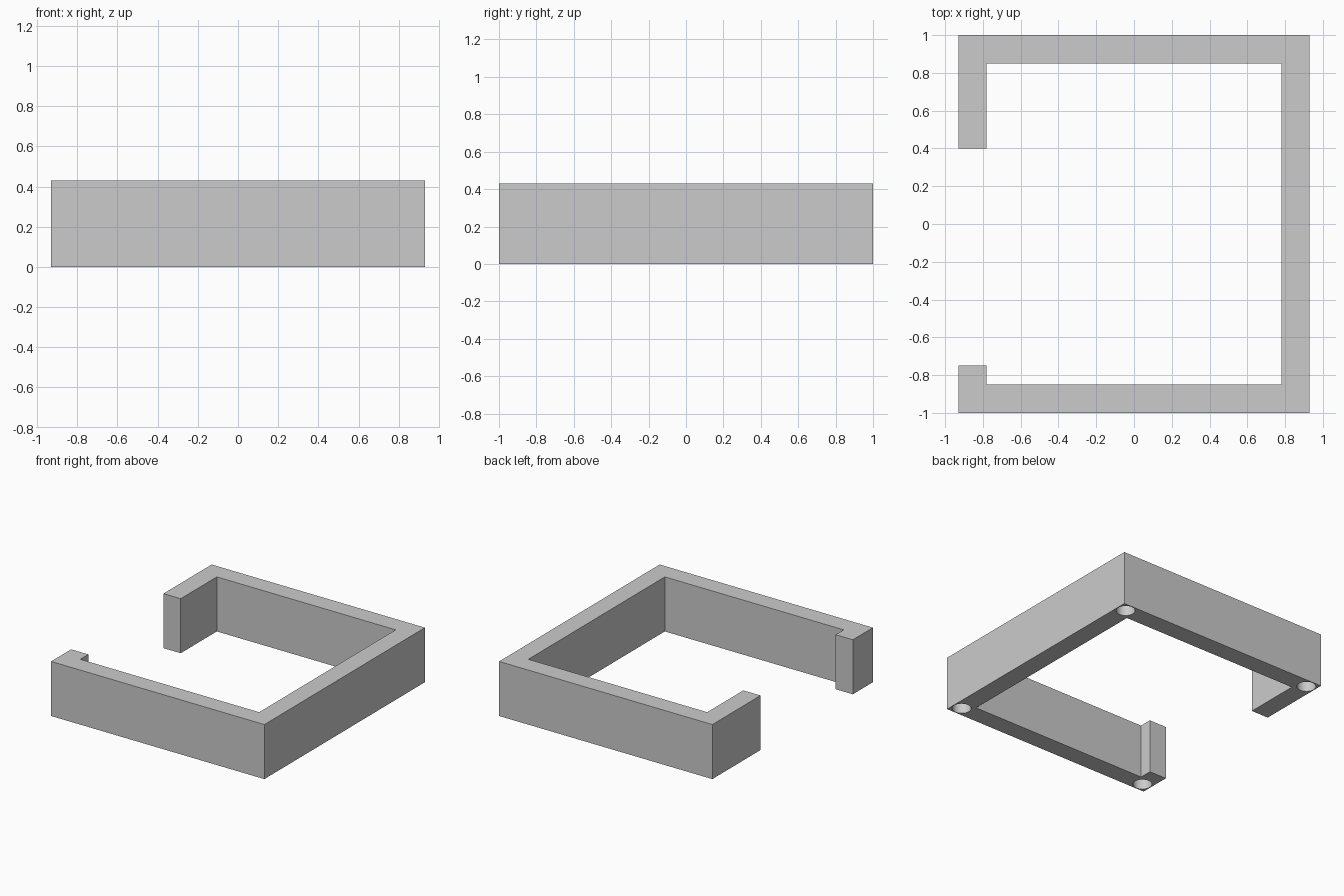
import bpy
import bmesh

cube = bpy.data.objects.get("Cube")
if cube:
    bpy.data.objects.remove(cube, do_unlink=True)

HX, HY, HEIGHT, WALL = 0.93, 1.0, 0.43, 0.15
HOLE_R, HOLE_DEPTH = 0.069, 0.14

grey = bpy.data.materials.new("plain grey")
grey.use_nodes = True
colour = (0.6, 0.6, 0.6, 1)
grey.diffuse_color = colour
grey.node_tree.nodes["Principled BSDF"].inputs["Base Color"].default_value = colour


def make_object(name, bm):
    bmesh.ops.recalc_face_normals(bm, faces=bm.faces)
    mesh = bpy.data.meshes.new(name)
    bm.to_mesh(mesh)
    bm.free()
    mesh.materials.append(grey)
    obj = bpy.data.objects.new(name, mesh)
    bpy.context.collection.objects.link(obj)
    return obj


# Open rectangular wall, with two unequal return lips on the right side
ix, iy = HX - WALL, HY - WALL
outline = [(-HX, -HY), (HX, -HY), (HX, HY), (-HX, HY), (-HX, 0.4), (-ix, 0.4),
           (-ix, iy), (ix, iy), (ix, -iy), (-ix, -iy), (-ix, -0.75), (-HX, -0.75)]
bm = bmesh.new()
base = bm.faces.new([bm.verts.new((x, y, 0)) for x, y in outline])
top = bmesh.ops.extrude_face_region(bm, geom=[base])["geom"]
bmesh.ops.translate(bm, vec=(0, 0, HEIGHT),
                    verts=[v for v in top if isinstance(v, bmesh.types.BMVert)])
frame = make_object("open_frame", bm)

# Round blind sockets under the four corners
bm = bmesh.new()
for sx in (-1, 1):
    for sy in (-1, 1):
        peg = bmesh.ops.create_cone(bm, cap_ends=True, segments=48, radius1=HOLE_R,
                                    radius2=HOLE_R, depth=2 * HOLE_DEPTH)
        bmesh.ops.translate(bm, verts=peg["verts"],
                            vec=(sx * (HX - WALL / 2), sy * (HY - WALL / 2), 0))
cutter = make_object("socket_cutter", bm)
cutter.hide_render = True
cutter.hide_viewport = True

# Apply the cut, then drop the cutter
cut = frame.modifiers.new("sockets", "BOOLEAN")
cut.operation = "DIFFERENCE"
cut.solver = "EXACT"
cut.object = cutter
bpy.context.view_layer.objects.active = frame
frame.select_set(True)
bpy.ops.object.modifier_apply(modifier=cut.name)
bpy.data.objects.remove(cutter, do_unlink=True)

bpy.ops.object.shade_smooth_by_angle()
